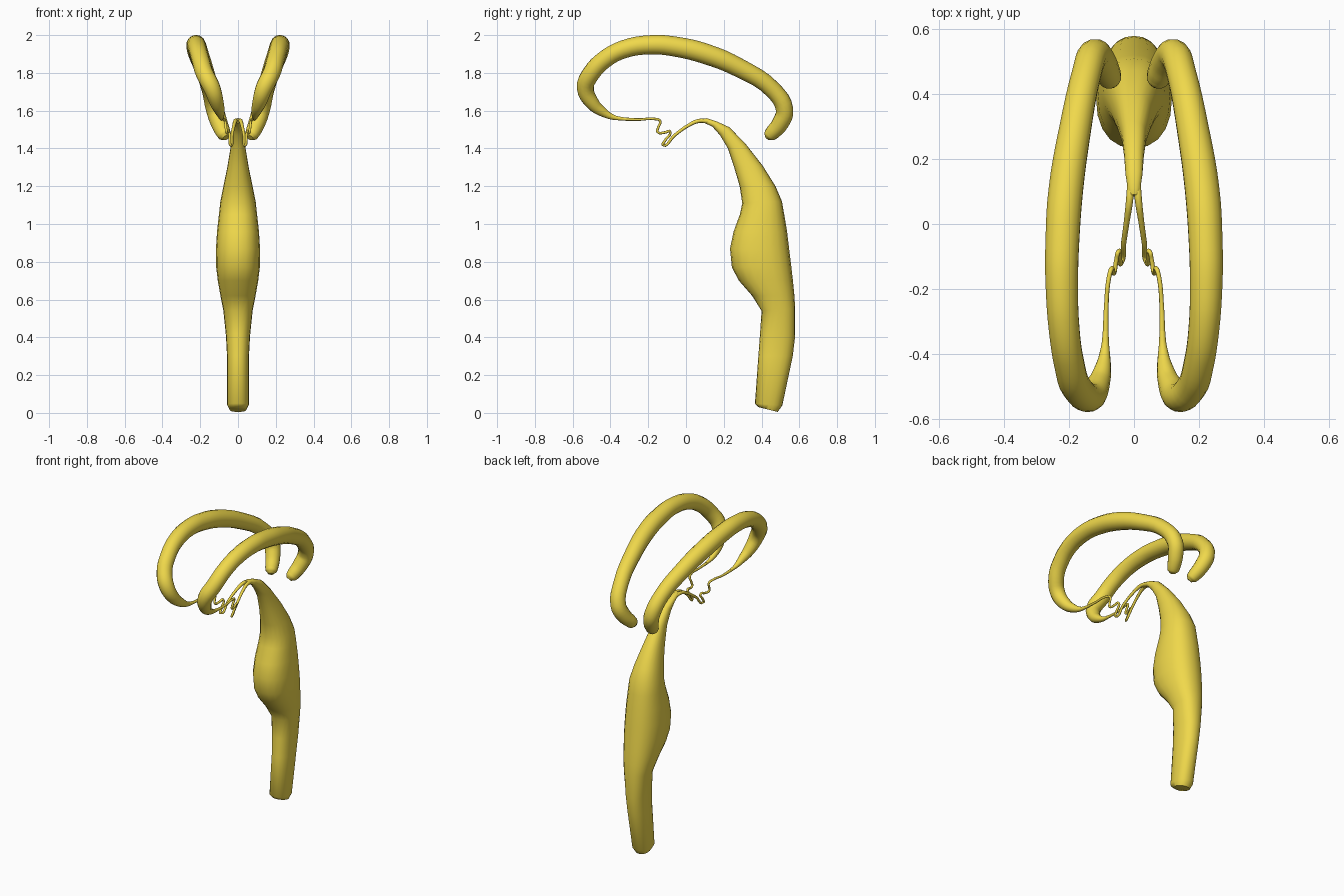
import bpy, bmesh, math
from mathutils import Vector

mat = bpy.data.materials.new("yellow")
mat.diffuse_color = (0.87, 0.69, 0.07, 1)


def finish(ob):
    ob.data.materials.clear()
    ob.data.materials.append(mat)
    bpy.ops.object.select_all(action='DESELECT')
    ob.select_set(True)
    bpy.context.view_layer.objects.active = ob
    bpy.ops.object.shade_smooth_by_angle(angle=math.radians(60))


# Stem: rings given by front point (y, z), back point (y, z), half width
rings = [
    (.385, .03, .485, .005, .045), (.365, .05, .51, .04, .058),
    (.383, .3, .565, .3, .058), (.392, .42, .577, .40, .064),
    (.40, .54, .578, .55, .078), (.35, .62, .574, .62, .093),
    (.28, .70, .566, .70, .107), (.243, .77, .557, .78, .116),
    (.233, .87, .547, .86, .117), (.252, .96, .535, .96, .111),
    (.285, 1.05, .52, 1.05, .101), (.298, 1.11, .508, 1.12, .094),
    (.284, 1.2, .474, 1.2, .077), (.255, 1.3, .405, 1.31, .056),
    (.222, 1.40, .315, 1.425, .038), (.18, 1.47, .23, 1.512, .03),
    (.14, 1.515, .165, 1.542, .026), (.10, 1.534, .11, 1.56, .019),
    (.085, 1.535, .09, 1.558, .014),
]
N = 20


def spow(v, e):
    return math.copysign(abs(v) ** e, v)


bm = bmesh.new()
loops = []
for fy, fz, by, bz, w in rings:
    f, b = Vector((0, fy, fz)), Vector((0, by, bz))
    c, h = (f + b) / 2, (b - f) / 2
    loops.append([bm.verts.new(c + h * spow(math.sin(2 * math.pi * i / N), .88)
                  + Vector((w * spow(math.cos(2 * math.pi * i / N), .88), 0, 0)))
                  for i in range(N)])
for a, b in zip(loops, loops[1:]):
    for i in range(N):
        j = (i + 1) % N
        bm.faces.new((a[i], a[j], b[j], b[i]))
bm.faces.new(loops[0][::-1])
bm.faces.new(loops[-1])
bmesh.ops.recalc_face_normals(bm, faces=bm.faces)
me = bpy.data.meshes.new("stem")
bm.to_mesh(me)
bm.free()
stem = bpy.data.objects.new("stem", me)
bpy.context.collection.objects.link(stem)
finish(stem)


# Tapered tubes along paths of (x, y, z, radius), one each side
def tube(name, pts, side, res, bevel):
    cu = bpy.data.curves.new(name, 'CURVE')
    cu.dimensions = '3D'
    cu.bevel_depth = 1
    cu.bevel_resolution = bevel
    cu.resolution_u = res
    cu.use_fill_caps = True
    sp = cu.splines.new('BEZIER')
    sp.radius_interpolation = 'CARDINAL'
    sp.bezier_points.add(len(pts) - 1)
    for p, (x, y, z, r) in zip(sp.bezier_points, pts):
        p.co = (x * side, y, z)
        p.radius = r
        p.handle_left_type = p.handle_right_type = 'AUTO'
    ob = bpy.data.objects.new(name, cu)
    bpy.context.collection.objects.link(ob)
    bpy.ops.object.select_all(action='DESELECT')
    ob.select_set(True)
    bpy.context.view_layer.objects.active = ob
    bpy.ops.object.convert(target='MESH')
    finish(bpy.context.view_layer.objects.active)


# Thin zigzag strand leaving the stem
strand = [
    (.010, .12, 1.543, .011), (.014, .07, 1.546, .011), (.022, .01, 1.52, .009),
    (.032, -.06, 1.47, .008), (.040, -.122, 1.418, .007), (.043, -.112, 1.44, .007),
    (.048, -.085, 1.49, .007), (.054, -.11, 1.485, .007), (.061, -.15, 1.487, .007),
    (.064, -.147, 1.51, .007), (.069, -.137, 1.545, .007), (.077, -.165, 1.556, .007),
    (.085, -.25, 1.553, .007), (.087, -.34, 1.556, .009),
]
# Thick arched loop with a rounded end
arch = [
    (.087, -.33, 1.556, .009), (.089, -.385, 1.565, .014), (.095, -.44, 1.592, .025),
    (.110, -.492, 1.635, .036), (.138, -.533, 1.72, .045), (.178, -.50, 1.80, .047),
    (.198, -.435, 1.868, .047), (.214, -.33, 1.925, .048), (.222, -.18, 1.949, .051),
    (.220, -.05, 1.938, .053), (.210, .10, 1.902, .054), (.182, .285, 1.825, .050),
    (.146, .46, 1.71, .046), (.122, .522, 1.605, .047), (.100, .50, 1.535, .045),
    (.078, .457, 1.483, .039), (.070, .44, 1.467, .032), (.065, .43, 1.456, .017),
]
for side, label in ((1, "right"), (-1, "left")):
    tube("strand_" + label, strand, side, 5, 2)
    tube("arch_" + label, arch, side, 4, 5)
